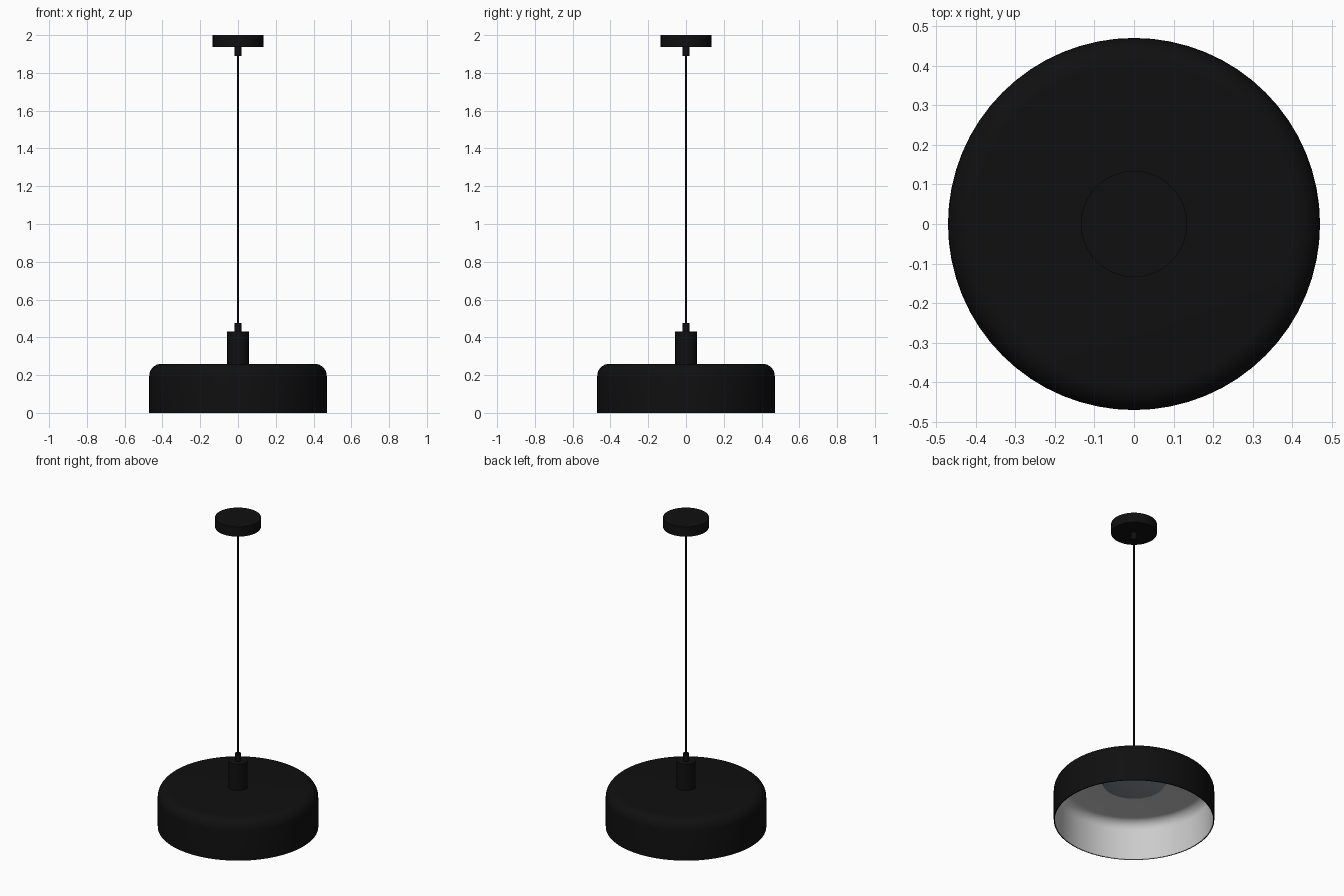
import bpy, bmesh, math

if "Cube" in bpy.data.objects:
    bpy.data.objects.remove(bpy.data.objects["Cube"])


def material(name, rgb):
    m = bpy.data.materials.new(name)
    m.diffuse_color = (*rgb, 1)
    m.use_nodes = True
    m.node_tree.nodes["Principled BSDF"].inputs["Base Color"].default_value = m.diffuse_color
    return m


black = material("black_metal", (0.005, 0.005, 0.005))
white = material("white_lining", (0.8, 0.8, 0.8))
glass = material("diffuser_grey", (0.25, 0.29, 0.31))


def lathe(name, profile, mat, sides=64):
    """Revolve (radius, z) points around the z axis."""
    bm = bmesh.new()
    verts = [bm.verts.new((r, 0, z)) for r, z in profile]
    edges = [bm.edges.new(p) for p in zip(verts, verts[1:])]
    bmesh.ops.spin(bm, geom=verts + edges, cent=(0, 0, 0), axis=(0, 0, 1),
                   angle=math.tau, steps=sides, use_duplicate=False)
    bmesh.ops.remove_doubles(bm, verts=bm.verts, dist=0.0001)
    bmesh.ops.recalc_face_normals(bm, faces=bm.faces)
    me = bpy.data.meshes.new(name)
    bm.to_mesh(me)
    bm.free()
    me.materials.append(mat)
    ob = bpy.data.objects.new(name, me)
    bpy.context.collection.objects.link(ob)
    bpy.ops.object.select_all(action='DESELECT')
    ob.select_set(True)
    bpy.context.view_layer.objects.active = ob
    bpy.ops.object.shade_smooth_by_angle(angle=math.radians(35))
    return ob


def cylinder(name, r, z0, z1, mat, sides=48):
    return lathe(name, [(0, z0), (r, z0), (r, z1), (0, z1)], mat, sides)


def arc(r, top, c, n=8):
    """Rounded shoulder from the side wall up to the flat top."""
    return [(r - c + c * math.cos(a), top - c + c * math.sin(a))
            for a in (math.pi / 2 * i / n for i in range(n + 1))]


# Drum shade: closed thin shell, outer skin then inner skin
outer = [(0.47, 0)] + arc(0.47, 0.26, 0.065) + [(0, 0.26)]
inner = [(0, 0.252)] + arc(0.464, 0.252, 0.06)[::-1] + [(0.464, 0)]
shade = lathe("shade", outer + inner + [(0.47, 0)], black)

# White lining on the inner skin
shade.data.materials.append(white)
for f in shade.data.polygons:
    c = f.center
    inward = f.normal.x * c.x + f.normal.y * c.y < -0.001
    ceiling = f.normal.z < -0.5 and c.z > 0.1
    if inward or ceiling:
        f.material_index = 1

# Shallow light diffuser under the shade ceiling
lathe("diffuser", [(0, 0.254), (0.185, 0.254), (0.183, 0.249), (0.165, 0.244),
                   (0.12, 0.238), (0.06, 0.234), (0, 0.233)], glass)

# Lamp holder, cord and ceiling fittings
cylinder("lamp_holder", 0.057, 0.255, 0.43, black)
cylinder("lower_cord_grip", 0.018, 0.43, 0.475, black, 32)
cylinder("cord", 0.005, 0.47, 1.9, black, 16)
cylinder("upper_cord_grip", 0.019, 1.89, 1.94, black, 32)
cylinder("ceiling_canopy", 0.134, 1.937, 2.0, black, 64)
